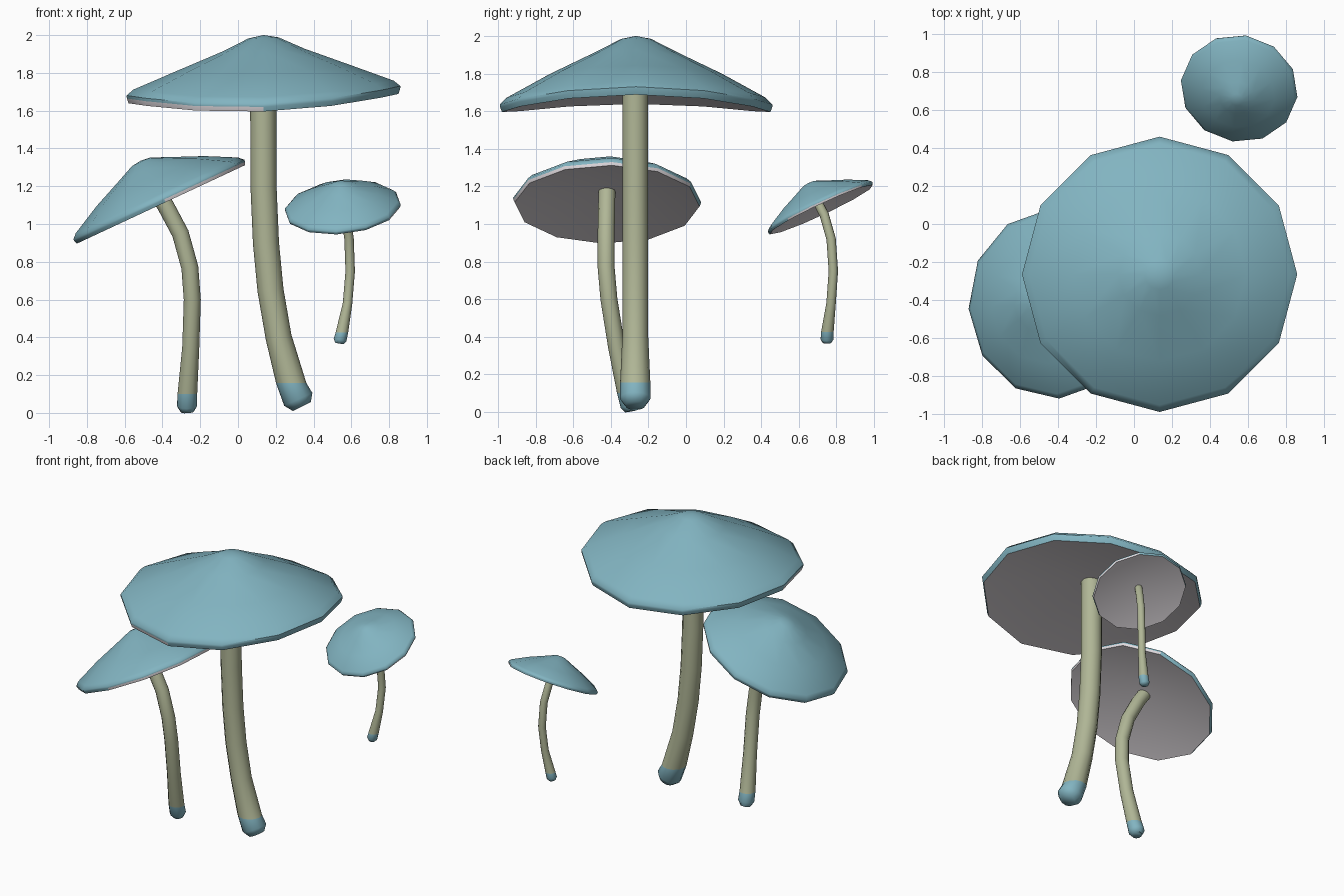
import bpy, bmesh, math
from mathutils import Vector, Matrix

old = bpy.data.objects.get("Cube")
if old:
    bpy.data.objects.remove(old, do_unlink=True)


def material(name, rgb):
    m = bpy.data.materials.new(name)
    m.use_nodes = True
    m.diffuse_color = (*rgb, 1)
    node = next(n for n in m.node_tree.nodes if n.type == 'BSDF_PRINCIPLED')
    node.inputs["Base Color"].default_value = (*rgb, 1)
    node.inputs["Roughness"].default_value = 0.8
    return m


BLUE = material("dusty_blue", (0.223, 0.456, 0.533))
WHITE = material("pale_gill", (0.74, 0.70, 0.73))
STEM = material("olive_stem", (0.434, 0.468, 0.305))
SIDES = 12


def finish(bm, name, mats, sharp):
    bmesh.ops.recalc_face_normals(bm, faces=bm.faces)
    for f in bm.faces:
        f.smooth = True
    mesh = bpy.data.meshes.new(name)
    bm.to_mesh(mesh)
    bm.free()
    for m in mats:
        mesh.materials.append(m)
    ob = bpy.data.objects.new(name, mesh)
    bpy.context.collection.objects.link(ob)
    mesh.set_sharp_from_angle(angle=math.radians(sharp))


def bridge(bm, a, b, mat_of):
    """Join two rings of vertices with quads."""
    for i in range(SIDES):
        j = (i + 1) % SIDES
        bm.faces.new((a[i], a[j], b[j], b[i])).material_index = mat_of(i)


def fan(bm, ring, tip, mat):
    for i in range(SIDES):
        bm.faces.new((ring[i], ring[(i + 1) % SIDES], tip)).material_index = mat


# Cap outline in units of its radius, from the crown to the lower rim
CROWN, GILL_TOP = 0.497, 0.15
OUTLINE = [(0.11, 0.47), (0.3, 0.37), (0.63, 0.225), (0.95, 0.085),
           (1.0, 0.042), (0.998, 0.02), (0.985, -0.015)]


def cap(name, centre, radius, tilt_x=0, tilt_y=0, turn=0, saddle=0, lean=0,
        bulge=0, pale=()):
    """Twelve-sided cap with a pale hollow underside; pale lists white rim sides."""
    place = (Matrix.Translation(centre)
             @ Matrix.Rotation(math.radians(tilt_y), 4, 'Y')
             @ Matrix.Rotation(math.radians(tilt_x), 4, 'X'))
    bm = bmesh.new()
    rings = []
    for r, h in OUTLINE:
        h += 4 * bulge * r * (1 - r)
        ring = []
        for i in range(SIDES):
            a = math.tau * i / SIDES + math.radians(turn)
            z = h * radius + saddle * r * r * math.cos(2 * a) + lean * r * math.cos(a)
            ring.append(bm.verts.new(place @ Vector(
                (radius * r * math.cos(a), radius * r * math.sin(a), z))))
        rings.append(ring)
    fan(bm, rings[0], bm.verts.new(place @ Vector((0, 0, CROWN * radius))), 0)
    last = len(rings) - 2
    for k in range(last + 1):
        bridge(bm, rings[k], rings[k + 1],
               lambda i: 1 if k == last and i in pale else 0)
    fan(bm, rings[-1], bm.verts.new(place @ Vector((0, 0, GILL_TOP * radius))), 1)
    finish(bm, name, (BLUE, WHITE), 50)


def stem(name, path, base_radius, radius):
    """Tube along a path; the first stretch is a rounded blue foot."""
    pts = [Vector(p) for p in path]
    bm = bmesh.new()
    rings = []
    for k, p in enumerate(pts):
        t = (pts[min(k + 1, len(pts) - 1)] - pts[max(k - 1, 0)]).normalized()
        if k == 2:  # the foot's colour edge is level
            t = Vector((0, 0, 1))
        side = Vector((0, 1, 0)).cross(t).normalized()
        up = t.cross(side)
        r = (base_radius * 0.65, base_radius, base_radius * 0.98)[k] if k < 3 else radius
        rings.append([bm.verts.new(p + r * (math.cos(a) * side + math.sin(a) * up))
                      for a in (math.tau * i / SIDES for i in range(SIDES))])
    for k in range(len(rings) - 1):
        bridge(bm, rings[k], rings[k + 1], lambda i: 0 if k < 2 else 1)
    bm.faces.new(rings[0]).material_index = 0
    bm.faces.new(rings[-1]).material_index = 1
    finish(bm, name, (BLUE, STEM), 60)


# Tall mushroom
cap("tall_cap", (0.135, -0.265, 1.64), 0.725, saddle=0.035, lean=0.025,
    bulge=0.015, pale=(6, 7, 8))
stem("tall_stem", [(0.338, -0.27, 0.034), (0.319, -0.27, 0.072), (0.282, -0.27, 0.157),
                   (0.215, -0.27, 0.4), (0.172, -0.27, 0.65), (0.148, -0.27, 0.9),
                   (0.135, -0.27, 1.2), (0.133, -0.27, 1.8)], 0.082, 0.069)

# Leaning mushroom
cap("leaning_cap", (-0.41, -0.42, 1.11), 0.5, tilt_y=-25, turn=3,
    bulge=0.035, pale=(9, 10, 11, 0, 1))
stem("leaning_stem", [(-0.268, -0.29, 0.005), (-0.27, -0.296, 0.035), (-0.268, -0.315, 0.1),
                      (-0.25, -0.37, 0.35), (-0.242, -0.41, 0.6), (-0.255, -0.425, 0.77),
                      (-0.305, -0.425, 0.95), (-0.385, -0.422, 1.1),
                      (-0.468, -0.42, 1.225)], 0.053, 0.045)

# Small mushroom
cap("small_cap", (0.555, 0.718, 1.08), 0.31, tilt_x=25, tilt_y=-6, turn=-9,
    bulge=0.035, pale=(0, 1, 11))
stem("small_stem", [(0.537, 0.75, 0.367), (0.54, 0.75, 0.385), (0.55, 0.752, 0.425),
                    (0.58, 0.772, 0.58), (0.594, 0.784, 0.75), (0.588, 0.772, 0.92),
                    (0.57, 0.735, 1.05), (0.54, 0.685, 1.145)], 0.034, 0.025)
